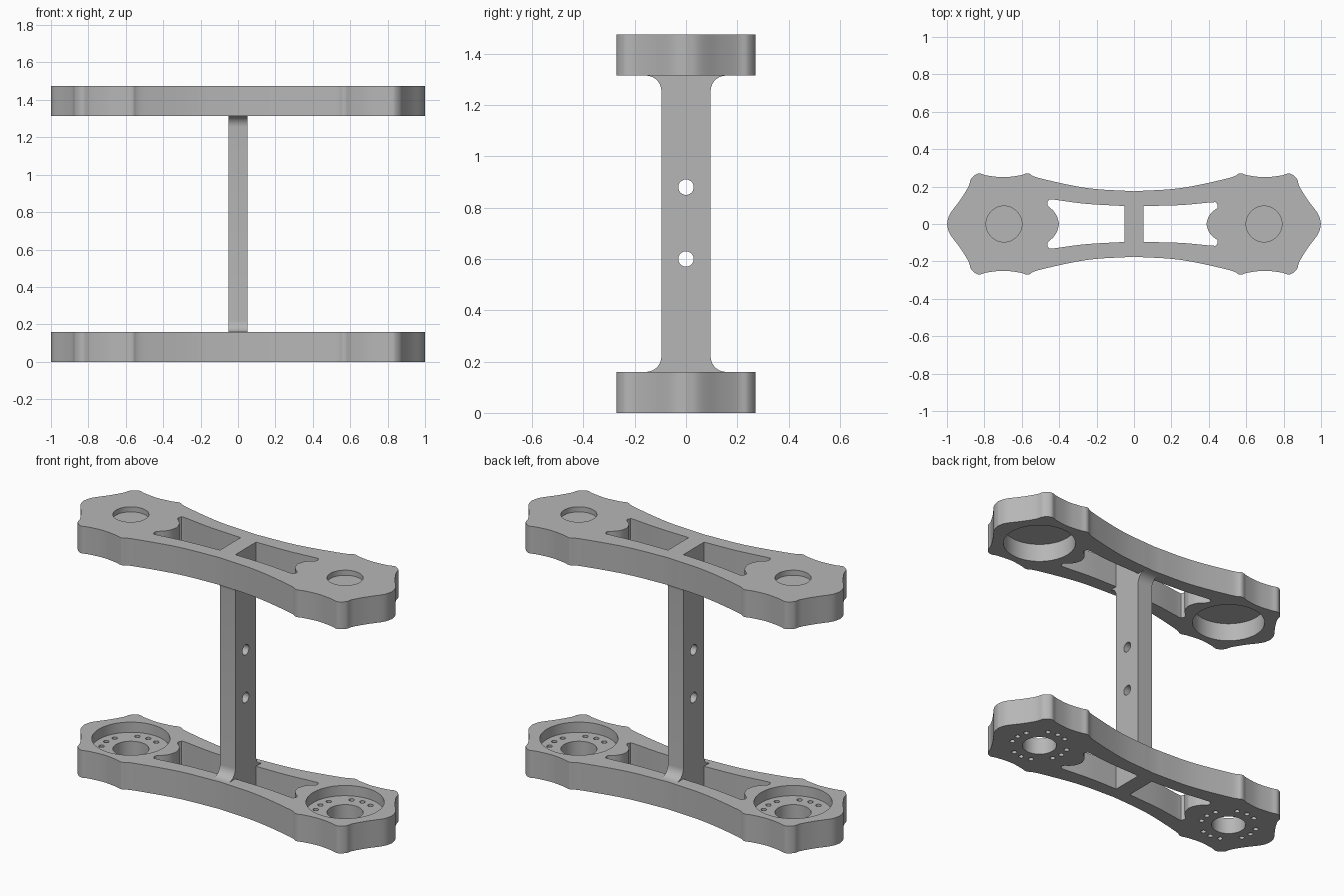
import bpy, bmesh, math
from mathutils import Vector

cube = bpy.data.objects.get("Cube")
if cube:
    bpy.data.objects.remove(cube, do_unlink=True)

GREY = (0.47, 0.47, 0.47, 1.0)
metal = bpy.data.materials.new("plain grey")
metal.use_nodes = True
metal.diffuse_color = GREY
metal.node_tree.nodes["Principled BSDF"].inputs["Base Color"].default_value = GREY

HEIGHT, THICK, PIVOT = 1.475, 0.16, 0.695


def smooth_path(pts, steps=6):
    """Open Catmull-Rom path through the points."""
    p = [Vector(q) for q in pts]
    p = [2 * p[0] - p[1]] + p + [2 * p[-1] - p[-2]]
    out = []
    for a, b, c, d in zip(p, p[1:], p[2:], p[3:]):
        for i in range(steps):
            t = i / steps
            out.append(0.5 * (2 * b + (c - a) * t + (2 * a - 5 * b + 4 * c - d) * t ** 2
                              + (3 * b - a - 3 * c + d) * t ** 3))
    return [(v.x, v.y) for v in out] + [tuple(pts[-1])]


def circle(cx, cy, r, n=48):
    return [(cx + r * math.cos(math.tau * i / n), cy + r * math.sin(math.tau * i / n))
            for i in range(n)]


def prisms(name, parts, along_x=False):
    """One mesh object from (outline, low, high) prisms."""
    bm = bmesh.new()
    for pts, lo, hi in parts:
        rings = [[bm.verts.new((w, u, v) if along_x else (u, v, w)) for u, v in pts]
                 for w in (lo, hi)]
        for ring in rings:
            bm.faces.new(ring)
        n = len(pts)
        for i in range(n):
            j = (i + 1) % n
            bm.faces.new((rings[0][i], rings[0][j], rings[1][j], rings[1][i]))
    bmesh.ops.recalc_face_normals(bm, faces=bm.faces)
    mesh = bpy.data.meshes.new(name)
    bm.to_mesh(mesh)
    bm.free()
    mesh.materials.append(metal)
    obj = bpy.data.objects.new(name, mesh)
    bpy.context.collection.objects.link(obj)
    return obj


def cut(obj, cutters):
    """Subtract each cutter, apply, and shade smooth with sharp edges."""
    bpy.ops.object.select_all(action="DESELECT")
    bpy.context.view_layer.objects.active = obj
    obj.select_set(True)
    for c in cutters:
        c.hide_render = True
        mod = obj.modifiers.new("cut", "BOOLEAN")
        mod.operation, mod.solver, mod.object = "DIFFERENCE", "EXACT", c
        bpy.ops.object.modifier_apply(modifier=mod.name)
        bpy.data.objects.remove(c, do_unlink=True)
    bpy.ops.object.shade_smooth_by_angle(angle=math.radians(32))


# Lobed plate outline: one quarter, mirrored twice
quarter = smooth_path([(1, 0), (0.985, 0.052), (0.928, 0.13), (0.885, 0.2), (0.87, 0.243),
                       (0.832, 0.27), (0.785, 0.259), (0.695, 0.25), (0.61, 0.26),
                       (0.565, 0.27), (0.505, 0.245), (0.25, 0.192), (0, 0.175)])
half = quarter + [(-x, y) for x, y in quarter[-2::-1]]
outline = half + [(x, -y) for x, y in half[-2:0:-1]]

# Window beside the post, with a bulge around the pivot
edge = smooth_path([(0.05, 0.096), (0.25, 0.101), (0.42, 0.116), (0.442, 0.11),
                    (0.446, 0.088), (0.416, 0.062), (0.397, 0.035), (0.387, 0)])
window = edge + [(x, -y) for x, y in edge[-2::-1]]
wide_window = [(-0.05 - (x - 0.05) * 1.04, y * (1 + 0.35 * (x - 0.05))) for x, y in window]


def through_cuts(z):
    return [(w, z - 0.1, z + THICK + 0.1) for w in (window, wide_window)]


# Lower plate: windows, bored pivots, ring of screw holes, pockets open upwards
lower = prisms("lower_plate", [(outline, 0, THICK)])
bores = through_cuts(0)
for cx in (-PIVOT, PIVOT):
    bores.append((circle(cx, 0, 0.096), -0.1, 0.3))
    for k in range(16):
        if k % 4 != 2:
            a = math.tau * k / 16
            bores.append((circle(cx + 0.16 * math.cos(a), 0.16 * math.sin(a), 0.015, 16),
                          -0.1, 0.3))
pockets = [(circle(cx, 0, 0.208, 64), 0.1, 0.3) for cx in (-PIVOT, PIVOT)]
cut(lower, [prisms("bore_cutter", bores), prisms("pocket_cutter", pockets)])

# Upper plate: windows, shallow dimples on top, deep pockets underneath
base = HEIGHT - THICK
upper = prisms("upper_plate", [(outline, base, HEIGHT)])
recesses = through_cuts(base)
for cx in (-PIVOT, PIVOT):
    recesses.append((circle(cx, 0, 0.096), HEIGHT - 0.03, HEIGHT + 0.1))
    recesses.append((circle(cx, 0, 0.203, 64), base - 0.1, base + 0.11))
cut(upper, [prisms("recess_cutter", recesses)])

# Post with flared, filleted ends and two cross holes
W, R = 0.096, 0.06
arc = [(W + R - R * math.cos(t), THICK + R - R * math.sin(t))
       for t in (math.pi / 2 * (1 - i / 10) for i in range(11))]
side = arc + [(y, HEIGHT - z) for y, z in reversed(arc)]
post = prisms("post", [(side + [(-y, z) for y, z in reversed(side)], -0.05, 0.05)], True)
holes = [(circle(0, z, 0.03, 32), -0.2, 0.2) for z in (0.6, 0.88)]
cut(post, [prisms("hole_cutter", holes, True)])
